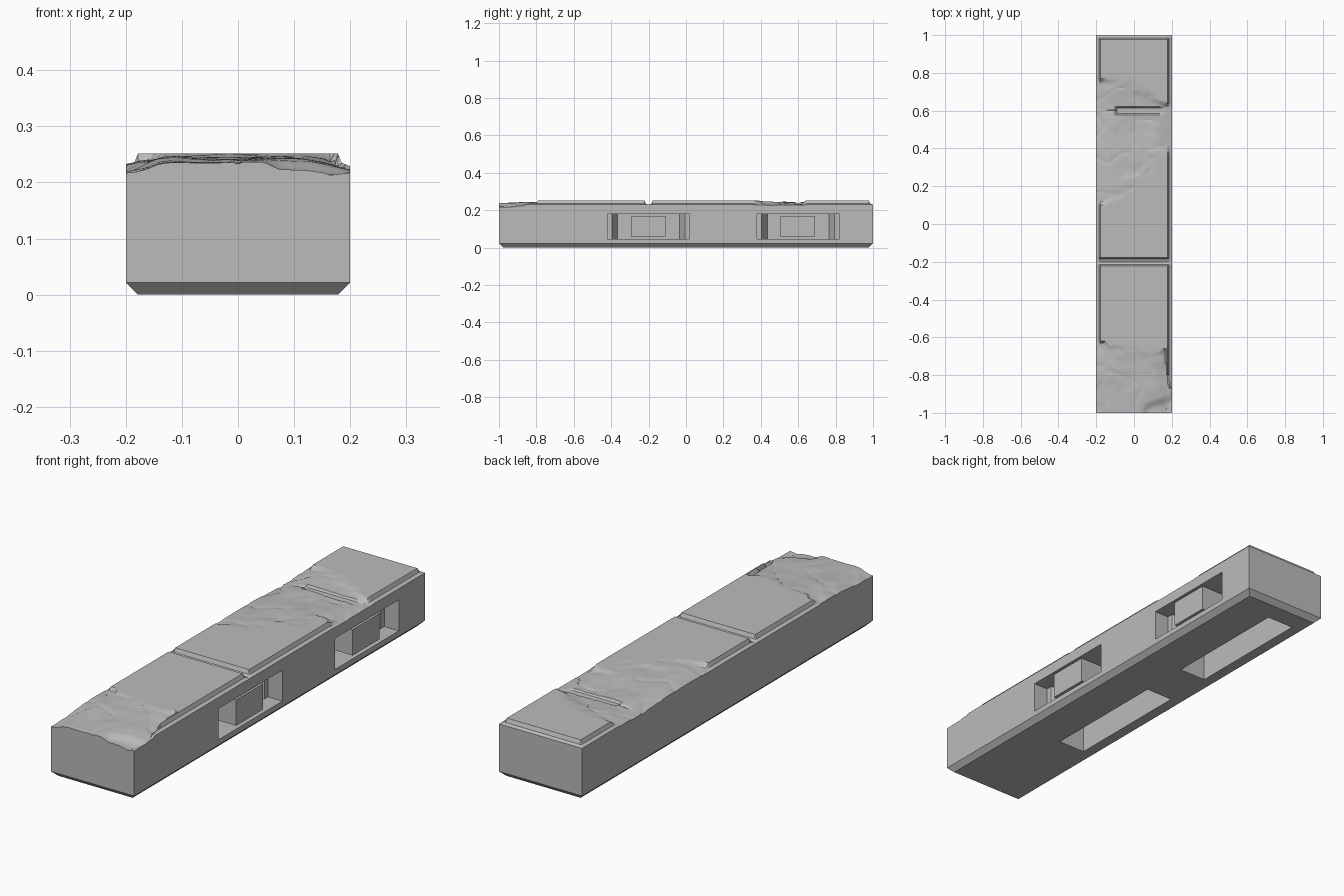
import bpy, bmesh, math
from mathutils import Vector, noise

cube = bpy.data.objects.get("Cube")
if cube:
    bpy.data.objects.remove(cube, do_unlink=True)

concrete = bpy.data.materials.new("concrete_grey")
concrete.use_nodes = True
GREY = (0.5, 0.5, 0.5, 1)
concrete.diffuse_color = GREY
concrete.node_tree.nodes["Principled BSDF"].inputs["Base Color"].default_value = GREY

HALF_W, HALF_L, CHAMFER = 0.2, 1.0, 0.022
LEDGE, TOP = 0.229, 0.252
JOINTS = (-1.0, -0.2, 0.6, 1.0)
POCKETS = (-0.2, 0.6)


def smooth(a, b, t):
    t = max(0.0, min(1.0, (t - a) / (b - a)))
    return t * t * (3 - 2 * t)


def rough(x, y, scale, seed):
    return noise.noise(Vector((x * scale, y * scale, seed)))


def edge_profile(d):
    # flat ledge, then a steep bevel up to the slab
    if d < 0.015:
        return LEDGE + 0.4 * d
    return min(TOP, LEDGE + 0.006 + (d - 0.015) * 2.4)


def wear(x, y):
    # how far the slab surface is broken away, 0 to 1
    w = 0.05 * rough(x, y, 9, 2) + 0.02 * rough(x, y, 28, 5)
    front_line = -0.65 - 0.18 * smooth(0.165, 0.19, x) - 0.04 * smooth(0.03, 0.12, x)
    front = smooth(0.0, 0.012, front_line + w - y)
    middle = smooth(0.0, 0.05, y - (0.07 + 0.8 * (x + HALF_W)) + 2 * w)
    middle *= smooth(0.0, 0.012, 0.605 - y)
    back = smooth(0.0, 0.05, 0.8 - 0.35 * (x + HALF_W) - y + w) * smooth(0.595, 0.605, y)
    return max(front, middle, back)


def surface(x, y):
    dx = HALF_W - abs(x)
    dy = min(abs(y - j) for j in JOINTS)
    intact = edge_profile(min(dx, dy))
    # worn stone: rounded shoulders, broad undulation and fine veins
    worn = LEDGE + 0.019 * smooth(-0.02, 0.09, dx)
    worn -= 0.012 * smooth(-0.7, -1.0, y)
    worn -= 0.006 * smooth(0.3, 0.6, y) * smooth(0.75, 0.6, y)
    worn += 0.005 * rough(x, y, 7, 1) + 0.002 * rough(x, y, 20, 3)
    worn -= 0.003 * smooth(0.08, 0.0, abs(rough(x, y, 6, 8)))
    if dy < 0.02 and abs(y) < 0.9 and x > -0.1:
        worn = min(worn, LEDGE + 0.004)
    worn = min(worn, TOP)
    m = wear(x, y)
    z = intact * (1 - m) + worn * m
    # chipped front corner
    chip = smooth(0.04, 0.08, x) * smooth(0.22, 0.16, x)
    z -= 0.013 * chip * smooth(-0.92, -0.97, y + 0.3 * (0.12 - x))
    return z


def lines(half, count, breaks):
    # even spacing, plus exact lines where the slab edges fall
    vals = [-half + 2 * half * i / count for i in range(count + 1)]
    vals = [v for v in vals if all(abs(v - b) > 0.004 for b in breaks)]
    return sorted(vals + list(breaks))


def prism(name, points, axis, lo, hi):
    # closed prism from an outline, swept along x or z
    bm = bmesh.new()
    put = (lambda p, h: (p[0], p[1], h)) if axis == "z" else (lambda p, h: (h, p[0], p[1]))
    face = bm.faces.new([bm.verts.new(put(p, lo)) for p in points])
    out = bmesh.ops.extrude_face_region(bm, geom=[face])["geom"]
    shift = (0, 0, hi - lo) if axis == "z" else (hi - lo, 0, 0)
    bmesh.ops.translate(bm, vec=shift, verts=[v for v in out if isinstance(v, bmesh.types.BMVert)])
    bmesh.ops.recalc_face_normals(bm, faces=bm.faces)
    return finish(name, bm)


def finish(name, bm):
    mesh = bpy.data.meshes.new(name)
    bm.to_mesh(mesh)
    bm.free()
    obj = bpy.data.objects.new(name, mesh)
    bpy.context.scene.collection.objects.link(obj)
    mesh.materials.append(concrete)
    return obj


# kerb body: worn top surface, straight sides, chamfered underside
offsets = (0.015, 0.022)
xs = lines(HALF_W, 44, [s * (HALF_W - o) for s in (-1, 1) for o in offsets] + [-HALF_W, HALF_W])
y_breaks = [j + s * o for j in JOINTS for s in (-1, 1) for o in offsets if abs(j + s * o) < HALF_L]
ys = lines(HALF_L, 200, y_breaks + list(JOINTS))
bm = bmesh.new()
grid = [[bm.verts.new((x, y, surface(x, y))) for x in xs] for y in ys]
for a, b in zip(grid, grid[1:]):
    for i in range(len(xs) - 1):
        bm.faces.new((a[i], a[i + 1], b[i + 1], b[i]))
rim = ([grid[0][i] for i in range(len(xs))] + [row[-1] for row in grid[1:]]
       + grid[-1][-2::-1] + [row[0] for row in grid[-2:0:-1]])
corners = [(-1, -1), (1, -1), (1, 1), (-1, 1)]
base = [bm.verts.new((sx * HALF_W, sy * HALF_L, CHAMFER)) for sx, sy in corners]
foot = [bm.verts.new((sx * (HALF_W - CHAMFER), sy * (HALF_L - CHAMFER), 0)) for sx, sy in corners]
nx, ny = len(xs) - 1, len(ys) - 1
starts = [0, nx, nx + ny, 2 * nx + ny, 2 * nx + 2 * ny]
for k in range(4):
    n = (k + 1) % 4
    edge = [rim[i % len(rim)] for i in range(starts[k], starts[k + 1] + 1)]
    bm.faces.new(edge[::-1] + [base[k], base[n]])
    bm.faces.new((base[n], base[k], foot[k], foot[n]))
bm.faces.new(foot[::-1])
bmesh.ops.recalc_face_normals(bm, faces=bm.faces)
body = finish("kerb_body", bm)

# side pockets with a funnel back, and slots in the underside
cutters = []
for c in POCKETS:
    half = [(0.25, 0.22), (0.13, 0.22), (0.13, 0.195), (0.07, 0.165)]
    outline = [(x, c - h) for x, h in half] + [(x, c + h) for x, h in reversed(half)]
    cutters.append(prism("pocket_cutter", outline, "z", 0.045, 0.18))
    slot = [(-0.13, c - 0.29), (0.0, c - 0.29), (0.0, c + 0.29), (-0.13, c + 0.29)]
    cutters.append(prism("slot_cutter", slot, "z", -0.05, 0.15))

for cutter in cutters:
    mod = body.modifiers.new("cut", "BOOLEAN")
    mod.operation, mod.solver, mod.object = "DIFFERENCE", "EXACT", cutter
bpy.context.view_layer.update()
cut_mesh = bpy.data.meshes.new_from_object(body.evaluated_get(bpy.context.evaluated_depsgraph_get()))
body.modifiers.clear()
body.data = cut_mesh
for cutter in cutters:
    bpy.data.objects.remove(cutter, do_unlink=True)

bpy.ops.object.select_all(action="DESELECT")
body.select_set(True)
bpy.context.view_layer.objects.active = body
bpy.ops.object.shade_smooth_by_angle(angle=math.radians(25))

# blocks standing in the side pockets
for c in POCKETS:
    block = [(c - 0.095, 0.058), (c + 0.09, 0.058), (c + 0.09, 0.17), (c - 0.095, 0.17)]
    prism("pocket_block", block, "x", 0.06, 0.198)
